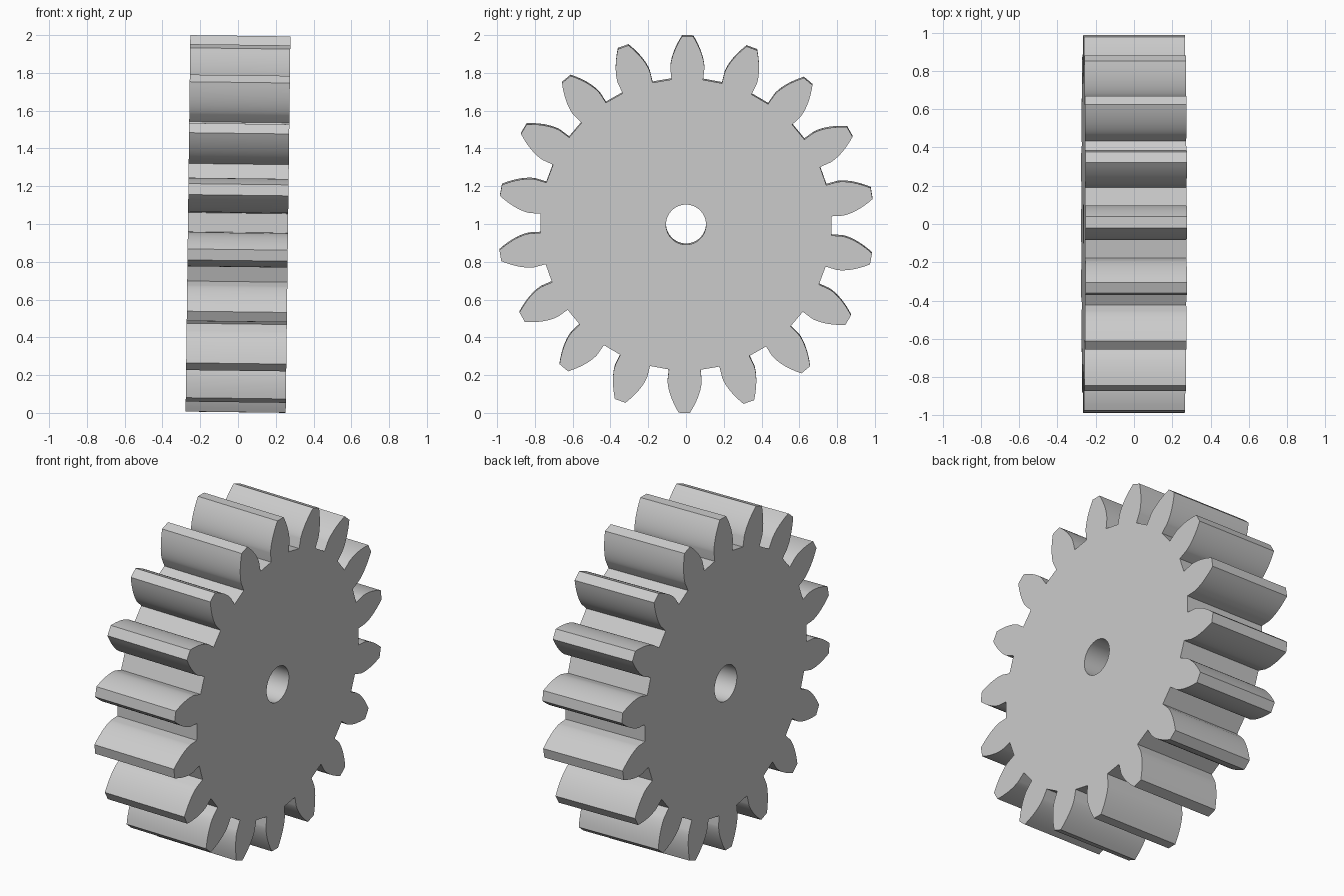
import bpy, bmesh, math
from mathutils import Matrix

if "Cube" in bpy.data.objects:
    bpy.data.objects.remove(bpy.data.objects["Cube"], do_unlink=True)

TEETH = 18
TIP_R = 0.9967
PITCH_R = TIP_R * TEETH / (TEETH + 2)
ROOT_R = 0.772
BORE_R = 0.106
HALF_WIDTH = 0.265
PRESSURE = math.radians(22.5)
BASE_R = PITCH_R * math.cos(PRESSURE)
FLANK_STEPS = 10


def involute(angle):
    return math.tan(angle) - angle


def half_angle(r):
    """Half of the angle a tooth covers at radius r."""
    a = math.acos(min(1, BASE_R / r))
    return math.pi / (2 * TEETH) + involute(PRESSURE) - involute(a)


# One flank: radial foot, then the involute up to the tip
radii = [ROOT_R] + [BASE_R + (TIP_R - BASE_R) * (i / FLANK_STEPS) ** 1.3
                    for i in range(FLANK_STEPS + 1)]
flank = [(r, half_angle(r)) for r in radii]
tooth = [(r, -a) for r, a in flank] + [(r, a) for r, a in reversed(flank)]
outline = [(r, a + k * math.tau / TEETH) for k in range(TEETH) for r, a in tooth]
bore = [(BORE_R, i * math.tau / 64) for i in range(64)]

# Flat gear face with its bore, extruded along x
bm = bmesh.new()
edges = []
for loop in (outline, bore):
    verts = [bm.verts.new((-HALF_WIDTH, r * math.sin(a), r * math.cos(a)))
             for r, a in loop]
    edges += [bm.edges.new((v, verts[i - 1])) for i, v in enumerate(verts)]
bmesh.ops.triangle_fill(bm, edges=edges, use_beauty=True)
cap = bmesh.ops.extrude_face_region(bm, geom=bm.faces[:], use_keep_orig=True)
new_verts = [g for g in cap["geom"] if isinstance(g, bmesh.types.BMVert)]
bmesh.ops.translate(bm, verts=new_verts, vec=(2 * HALF_WIDTH, 0, 0))
bmesh.ops.recalc_face_normals(bm, faces=bm.faces[:])

# Slight lean and turn of the wheel, standing on the ground
bm.transform(Matrix.Translation((0, 0, 1))
             @ Matrix.Rotation(0.0125, 4, 'Y')
             @ Matrix.Rotation(math.radians(-0.5), 4, 'X'))
mesh = bpy.data.meshes.new("gear_wheel")
bm.to_mesh(mesh)
bm.free()

gear = bpy.data.objects.new("gear_wheel", mesh)
bpy.context.collection.objects.link(gear)

# Plain light grey
mat = bpy.data.materials.new("light_grey")
mat.use_nodes = True
grey = (0.6, 0.6, 0.6, 1)
mat.diffuse_color = grey
mat.node_tree.nodes["Principled BSDF"].inputs["Base Color"].default_value = grey
mesh.materials.append(mat)

bpy.ops.object.select_all(action='DESELECT')
gear.select_set(True)
bpy.context.view_layer.objects.active = gear
bpy.ops.object.shade_smooth_by_angle(angle=math.radians(30))
